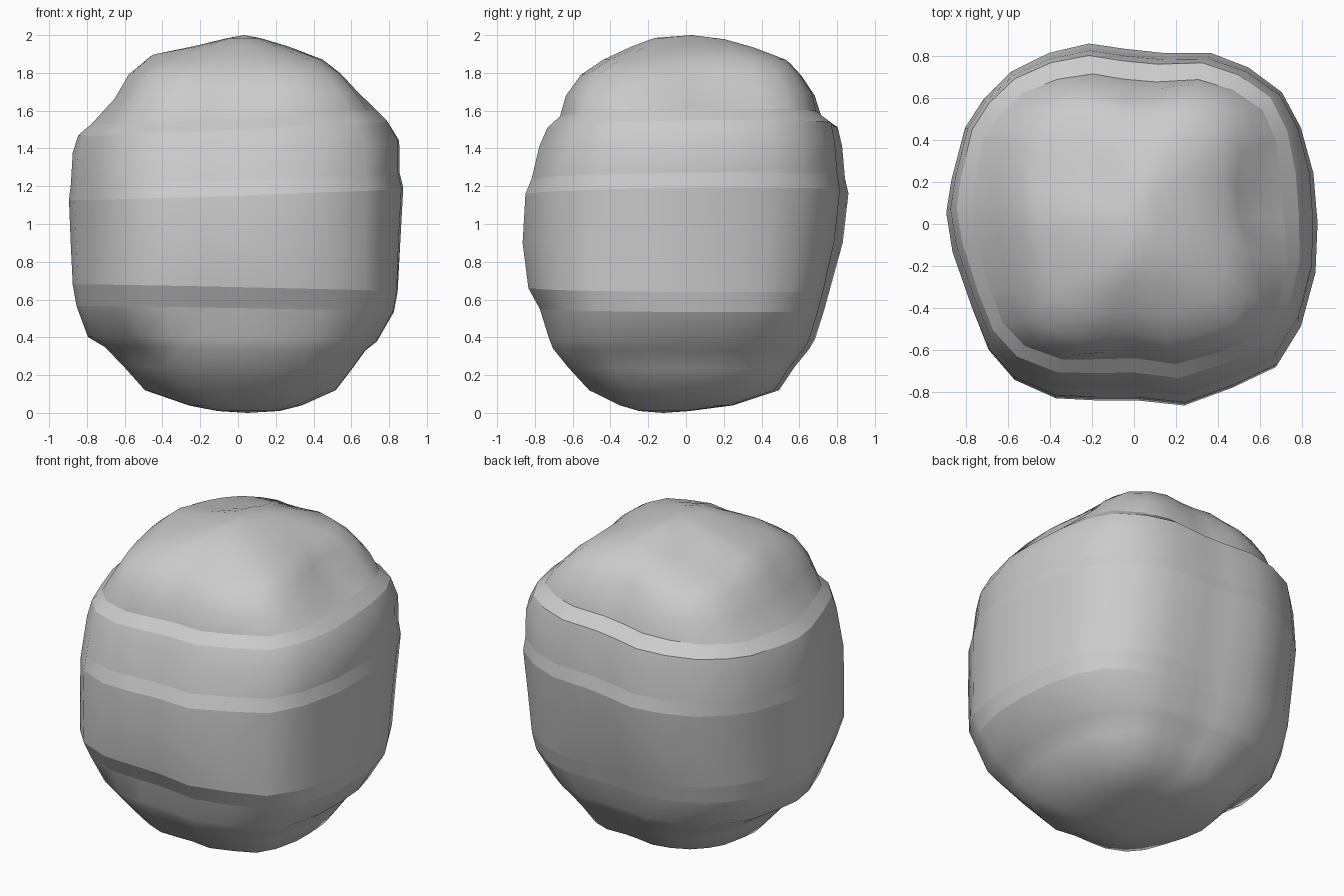
import bpy, bmesh
from math import hypot, exp

# Outline of the widest part seen from above, anticlockwise from the right
OUTLINE = [
    (.88, 0), (.86, .24), (.80, .46), (.71, .63), (.55, .75), (.37, .82), (.14, .82),
    (-.04, .84), (-.21, .865), (-.40, .82), (-.58, .73), (-.71, .60), (-.80, .46),
    (-.865, .21), (-.89, .05), (-.86, -.14), (-.77, -.40), (-.69, -.60), (-.57, -.74),
    (-.37, -.83), (-.18, -.84), (.02, -.84), (.25, -.865), (.48, -.78), (.69, -.68),
    (.80, -.50), (.87, -.24),
]
SEG = len(OUTLINE)

# Rock strata, bottom to top: z, x min, x max, y min, y max, corner fullness, edge tilt
LAYERS = [
    (0.01, -0.11, 0.22, -0.25, 0.02, 0.00, 0.00),
    (0.04, -0.26, 0.34, -0.35, 0.25, 0.00, 0.00),
    (0.12, -0.49, 0.52, -0.51, 0.49, 0.02, 0.00),
    (0.24, -0.60, 0.61, -0.62, 0.57, 0.02, 0.20),
    (0.34, -0.70, 0.68, -0.70, 0.65, 0.02, 0.40),
    (0.39, -0.79, 0.74, -0.72, 0.68, 0.02, 0.60),
    (0.55, -0.85, 0.83, -0.77, 0.73, 0.02, 0.80),
    (0.66, -0.87, 0.85, -0.83, 0.76, 0.02, 1.00),
    (0.90, -0.88, 0.865, -0.865, 0.83, 0.00, 0.50),
    (1.16, -0.89, 0.88, -0.85, 0.86, 0.00, 0.80),
    (1.24, -0.88, 0.86, -0.815, 0.84, 0.01, 0.80),
    (1.41, -0.87, 0.86, -0.775, 0.825, 0.01, 0.80),
    (1.51, -0.84, 0.80, -0.73, 0.80, 0.02, 1.00),
    (1.57, -0.77, 0.74, -0.66, 0.71, 0.04, 1.00),
    (1.68, -0.65, 0.64, -0.62, 0.67, 0.09, 0.50),
    (1.79, -0.575, 0.55, -0.54, 0.60, 0.10, 0.20),
    (1.87, -0.46, 0.46, -0.43, 0.54, 0.06, 0.00),
    (1.94, -0.24, 0.27, -0.29, 0.38, -0.03, 0.00),
    (1.985, -0.07, 0.12, -0.17, 0.22, -0.05, 0.00),
]


def blob(x, y, z, c, size):
    return exp(-((x - c[0]) ** 2 + (y - c[1]) ** 2 + (z - c[2]) ** 2) / size)


def layer_point(layer, point):
    z, x0, x1, y0, y1, full, tilt = layer
    u, v = point[0] / 0.885, point[1] / 0.865
    r = hypot(u, v)
    c, s = u / r, v / r
    g = 1 + full * (2 * c * s) ** 2
    x = (x0 + x1) / 2 + (x1 - x0) / 2 * u * g
    y = (y0 + y1) / 2 + (y1 - y0) / 2 * v * g
    # upper strata tilt up to the right, lower ones up to the left
    dz = tilt * 0.04 * (c + 0.3 * s) * (1 if z > 0.8 else -0.5)
    # worn hollow on the right shoulder, chips low down, bulge at front right
    k = 1 - 0.12 * blob(x, y, z, (0.58, 0.15, 1.75), 0.05)
    k -= 0.12 * blob(x, y, z, (-0.6, -0.55, 0.25), 0.025)
    k -= 0.05 * blob(x, y, z, (0.6, 0.55, 0.22), 0.03)
    k += 0.03 * blob(x, y, z, (0.6, -0.6, 0.38), 0.03)
    # bump at the top left with a shallow hollow behind it
    dz += 0.03 * blob(x, y, z, (-0.42, 0.0, 1.86), 0.03)
    dz -= 0.05 * blob(x, y, z, (-0.22, 0.32, 1.92), 0.05)
    return (x * k, y * k, z + dz)


# Loft the strata into one closed boulder
bm = bmesh.new()
rings = [[bm.verts.new(layer_point(l, p)) for p in OUTLINE] for l in LAYERS]
for low, high in zip(rings, rings[1:]):
    for i in range(SEG):
        j = (i + 1) % SEG
        bm.faces.new((low[i], low[j], high[j], high[i]))
base = bm.verts.new((0.05, -0.12, 0.0))
crown = bm.verts.new((0.03, 0.03, 2.0))
for i in range(SEG):
    j = (i + 1) % SEG
    bm.faces.new((base, rings[0][j], rings[0][i]))
    bm.faces.new((crown, rings[-1][i], rings[-1][j]))
bmesh.ops.recalc_face_normals(bm, faces=bm.faces)

mesh = bpy.data.meshes.new("boulder")
bm.to_mesh(mesh)
bm.free()
rock = bpy.data.objects.new("boulder", mesh)
bpy.context.collection.objects.link(rock)
bpy.context.view_layer.objects.active = rock
rock.select_set(True)
bpy.ops.object.shade_smooth_by_angle(angle=0.7)

# Keep the ledge edges of the strata crisp
for e in mesh.edges:
    r0, r1 = (v // SEG for v in e.vertices)
    if r0 == r1 and r0 in (6, 7, 9, 10, 12, 13):
        e.use_edge_sharp = True
mesh.update()
